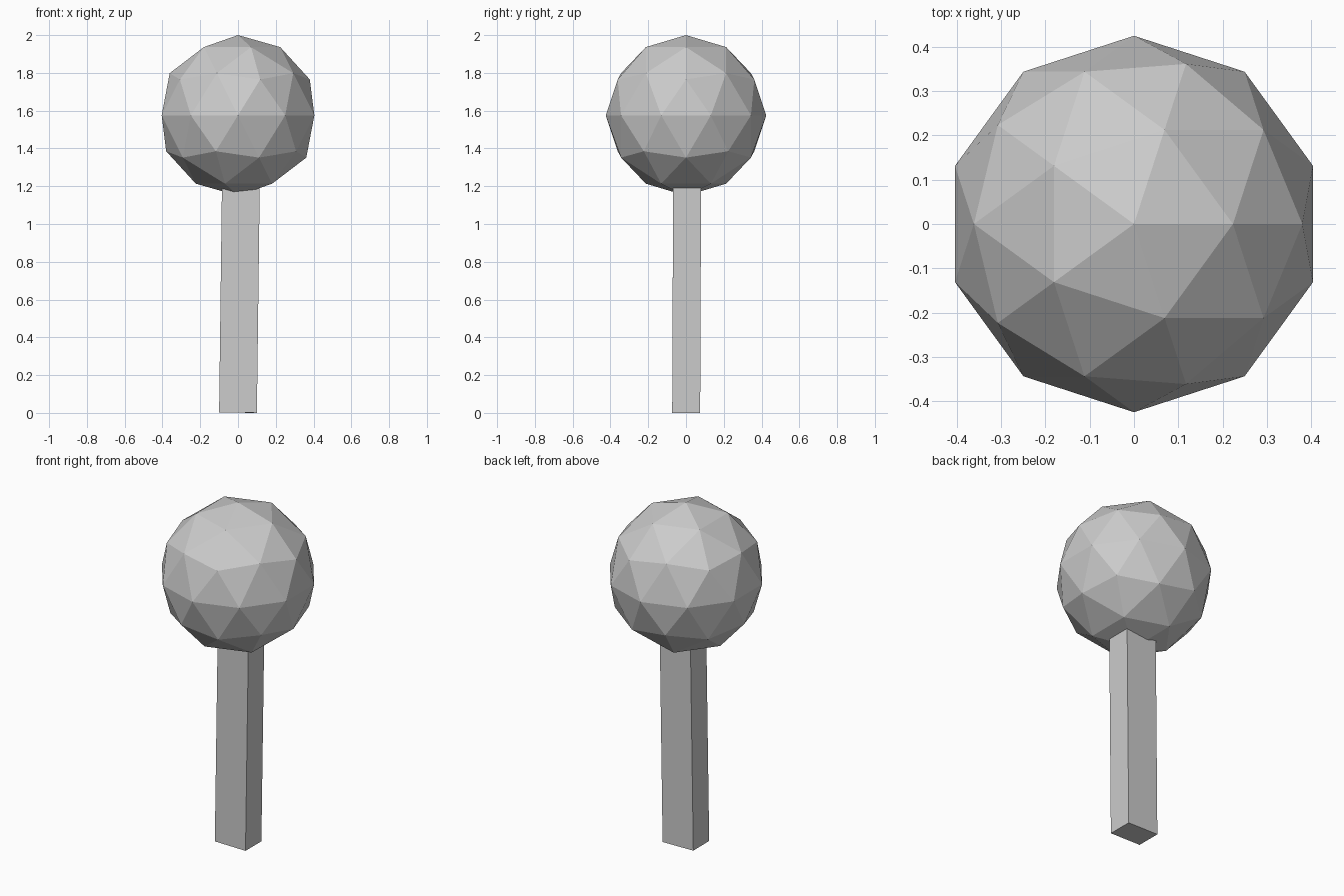
import bpy
from mathutils import Matrix

if "Cube" in bpy.data.objects:
    bpy.data.objects.remove(bpy.data.objects["Cube"])

# Trunk: square post leaning very slightly to +x and +y
H = 1.25
bpy.ops.mesh.primitive_cube_add(size=1)
trunk = bpy.context.object
trunk.name = "trunk"
trunk.data.transform(Matrix.Translation((0, 0, H / 2)) @ Matrix.Diagonal((0.2, 0.148, H, 1)))
trunk.rotation_euler = (-0.004, 0.0125, 0)
trunk.location = (0, 0.001, 0.0015)

# Crown: low-poly ball sunk onto the trunk top
bpy.ops.mesh.primitive_ico_sphere_add(subdivisions=2, radius=0.425, location=(0, 0, 1.575))
bpy.context.object.name = "crown"
